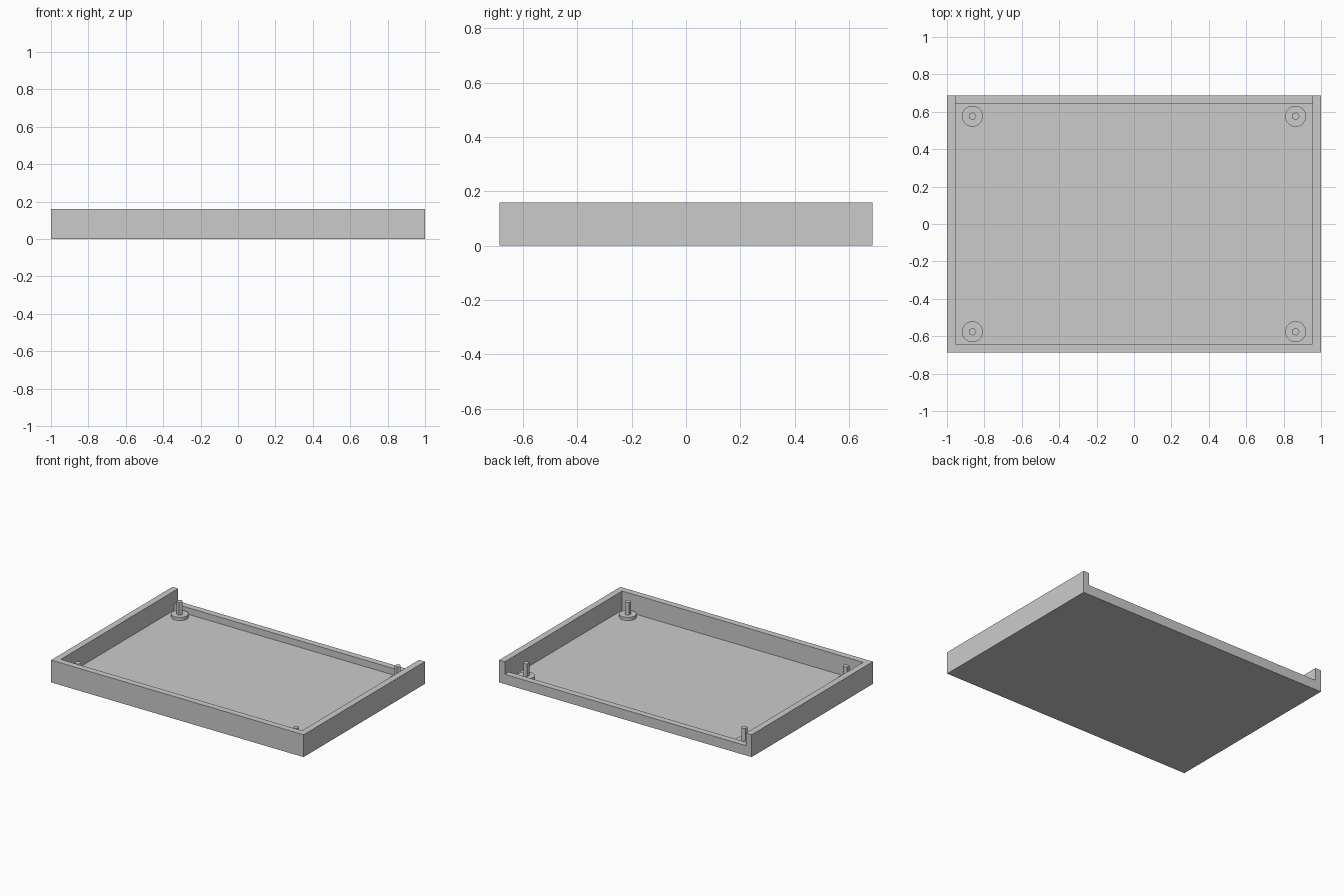
import bpy
import math

if "Cube" in bpy.data.objects:
    bpy.data.objects.remove(bpy.data.objects["Cube"], do_unlink=True)

HALF_X, HALF_Y, HEIGHT = 1.0, 0.686, 0.16
WALL, FLOOR, SILL = 0.0455, 0.023, 0.07
POST_X, POST_Y = 0.864, 0.576

grey = bpy.data.materials.new("plain grey")
grey.use_nodes = True
colour = (0.6, 0.6, 0.6, 1)
grey.diffuse_color = colour
grey.node_tree.nodes["Principled BSDF"].inputs["Base Color"].default_value = colour


def box(name, low, high):
    centre = [(a + b) / 2 for a, b in zip(low, high)]
    bpy.ops.mesh.primitive_cube_add(size=1, location=centre)
    obj = bpy.context.object
    obj.name = name
    obj.scale = [b - a for a, b in zip(low, high)]
    bpy.ops.object.transform_apply(location=True, rotation=False, scale=True)
    obj.data.materials.append(grey)
    return obj


def cut(target, cutter):
    cutter.hide_render = True
    mod = target.modifiers.new("cut", "BOOLEAN")
    mod.operation, mod.solver, mod.object = "DIFFERENCE", "EXACT", cutter
    bpy.context.view_layer.objects.active = target
    bpy.ops.object.modifier_apply(modifier=mod.name)
    bpy.data.objects.remove(cutter, do_unlink=True)


def cylinder(name, radius, sides, x, y, bottom, top):
    bpy.ops.mesh.primitive_cylinder_add(
        radius=radius, depth=top - bottom, vertices=sides,
        location=(x, y, (bottom + top) / 2))
    obj = bpy.context.object
    obj.name = name
    # First corner points along +x
    obj.rotation_euler.z = -math.pi / 2
    obj.data.materials.append(grey)
    return obj


# Open tray with a hollow interior and a lowered back wall
in_x, in_y = HALF_X - WALL, HALF_Y - WALL
tray = box("tray", (-HALF_X, -HALF_Y, 0), (HALF_X, HALF_Y, HEIGHT))
cut(tray, box("cavity_cutter", (-in_x, -in_y, FLOOR), (in_x, in_y, HEIGHT + 0.1)))
cut(tray, box("back_cutter", (-in_x, in_y - 0.1, SILL), (in_x, HALF_Y + 0.1, HEIGHT + 0.1)))

# Round standoff with a five-sided locating pin in each corner
for y, end in ((-POST_Y, "front"), (POST_Y, "back")):
    for x, side in ((-POST_X, "right"), (POST_X, "left")):
        standoff = cylinder(f"{end}_{side}_standoff", 0.056, 32, x, y, FLOOR, 0.0455)
        bpy.ops.object.shade_smooth_by_angle(angle=math.radians(30))
        cylinder(f"{end}_{side}_pin", 0.022, 5, x, y, 0.0455, 0.136)
